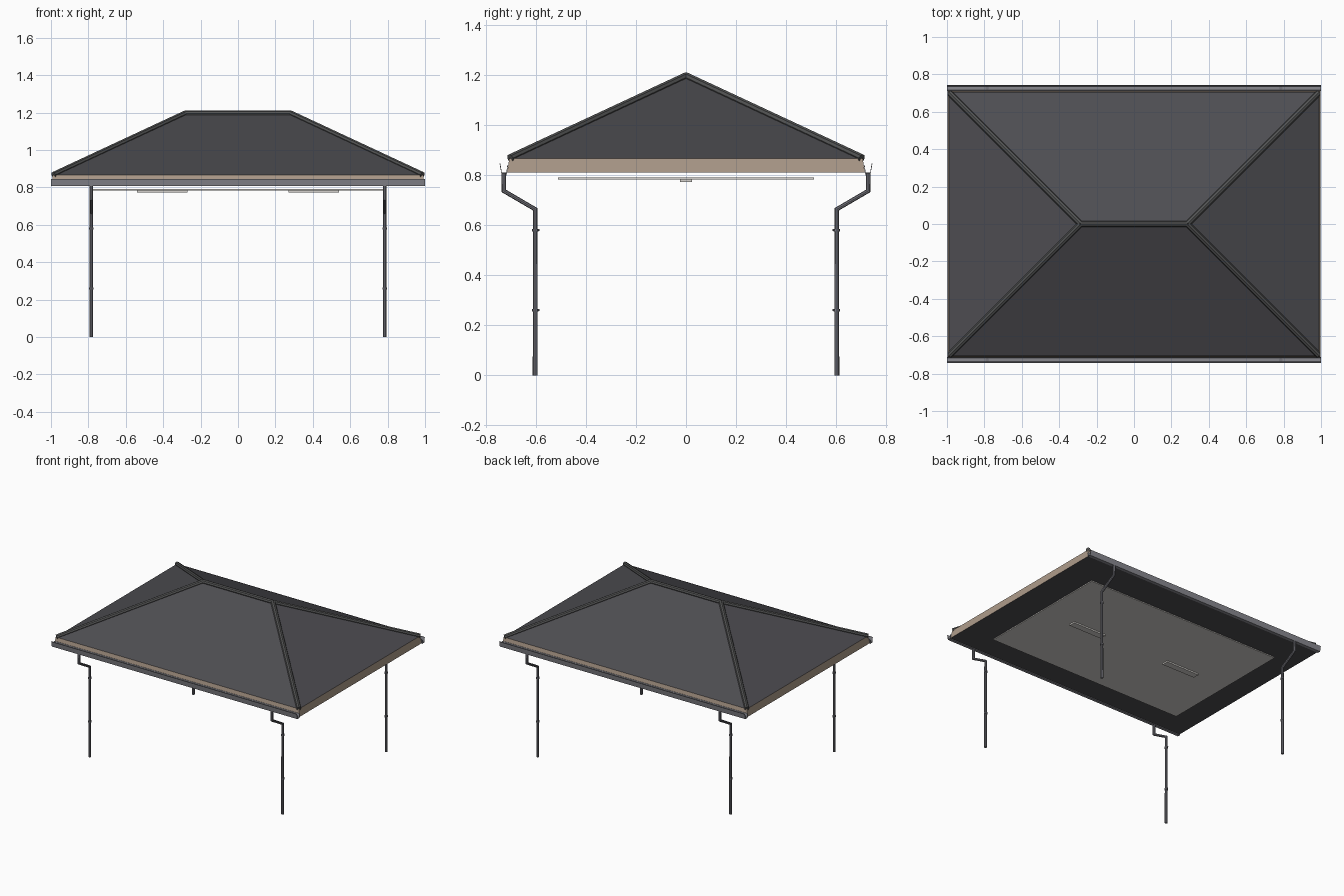
import bpy, bmesh
from mathutils import Vector

if "Cube" in bpy.data.objects:
    bpy.data.objects.remove(bpy.data.objects["Cube"])


def material(name, rgb):
    m = bpy.data.materials.new(name)
    m.diffuse_color = (*rgb, 1)
    m.use_nodes = True
    m.node_tree.nodes["Principled BSDF"].inputs["Base Color"].default_value = m.diffuse_color
    return m


SLATE = material("slate_grey", (0.075, 0.074, 0.083))
CAP = material("cap_grey", (0.085, 0.087, 0.087))
TAN = material("tan_timber", (0.42, 0.33, 0.255))
METAL = material("gutter_grey", (0.25, 0.25, 0.275))
PIPE = material("pipe_grey", (0.18, 0.18, 0.205))
WHITE = material("ceiling_white", (0.66, 0.64, 0.61))


def mesh_object(name, verts, faces, mat):
    me = bpy.data.meshes.new(name)
    me.from_pydata(verts, [], faces)
    bm = bmesh.new()
    bm.from_mesh(me)
    bmesh.ops.recalc_face_normals(bm, faces=bm.faces)
    bm.to_mesh(me)
    bm.free()
    me.materials.append(mat)
    ob = bpy.data.objects.new(name, me)
    bpy.context.collection.objects.link(ob)
    return ob


def box(name, center, size, mat):
    bpy.ops.mesh.primitive_cube_add(size=1, location=center)
    ob = bpy.context.object
    ob.name = name
    ob.scale = size
    bpy.ops.object.transform_apply(location=False, rotation=False, scale=True)
    ob.data.materials.append(mat)
    return ob


def tube(name, points, radius, mat):
    """Round capped tube along a polyline."""
    cu = bpy.data.curves.new(name, 'CURVE')
    cu.dimensions = '3D'
    cu.bevel_depth = radius
    cu.bevel_resolution = 2
    cu.use_fill_caps = True
    sp = cu.splines.new('POLY')
    sp.points.add(len(points) - 1)
    for p, co in zip(sp.points, points):
        p.co = (*co, 1)
    ob = bpy.data.objects.new(name, cu)
    bpy.context.collection.objects.link(ob)
    bpy.ops.object.select_all(action='DESELECT')
    bpy.context.view_layer.objects.active = ob
    ob.select_set(True)
    bpy.ops.object.convert(target='MESH')
    ob = bpy.context.object
    ob.data.materials.clear()
    ob.data.materials.append(mat)
    bpy.ops.object.shade_smooth_by_angle()
    return ob


def rect(x, y, z):
    return [(-x, -y, z), (x, -y, z), (x, y, z), (-x, y, z)]


EX, EY, EZ = 0.99, 0.705, 0.866     # eave half sizes and height
RX, RZ = 0.285, 1.194               # ridge half length and height

# Hipped roof
mesh_object("roof", rect(EX, EY, EZ) + [(-RX, 0, RZ), (RX, 0, RZ)],
            [(0, 1, 5, 4), (1, 2, 5), (2, 3, 4, 5), (3, 0, 4), (3, 2, 1, 0)], SLATE)

# Fascia boards leaning slightly outwards, closed below by a dark soffit
fascia = mesh_object("fascia", rect(0.996, 0.714, 0.81) + rect(EX, EY, EZ),
                     [(i, (i + 1) % 4, (i + 1) % 4 + 4, i + 4) for i in range(4)]
                     + [(3, 2, 1, 0), (4, 5, 6, 7)], TAN)
fascia.data.materials.append(SLATE)
for f in fascia.data.polygons:
    if f.normal.z < -0.9:
        f.material_index = 1

# Ridge and hip caps
tube("ridge_cap", [(-RX, 0, RZ), (RX, 0, RZ)], 0.016, CAP)
for sx in (-1, 1):
    for sy in (-1, 1):
        tube("hip_cap", [(sx * RX, 0, RZ), (sx * 0.987, sy * 0.702, EZ + 0.001)], 0.016, CAP)

# Open gutters along the two long eaves
PROFILE = [(0.712, 0.838), (0.716, 0.807), (0.736, 0.807), (0.7425, 0.845)]
for side, sy in (("front", -1), ("back", 1)):
    verts = [(x, sy * y, z) for x in (-1, 1) for y, z in PROFILE]
    gutter = mesh_object(side + "_gutter", verts,
                         [(i, i + 1, i + 5, i + 4) for i in range(3)], METAL)
    sol = gutter.modifiers.new("thickness", 'SOLIDIFY')
    sol.thickness = 0.003
    sol.offset = 0

# Downpipes with offset bends and wall brackets
for sx in (-1, 1):
    for sy in (-1, 1):
        x = sx * 0.785
        tube("downpipe", [(x, sy * y, z) for y, z in
                          ((0.727, 0.81), (0.727, 0.736), (0.602, 0.663), (0.602, 0))],
             0.0098, PIPE)
        for z in (0.26, 0.58):
            tube("pipe_bracket", [(x, sy * 0.602, z - 0.005), (x, sy * 0.602, z + 0.005)],
                 0.0125, PIPE)
            tube("bracket_pin", [(x, sy * 0.602, z), (x, sy * 0.585, z)], 0.004, PIPE)

# Ceiling panel and two long lamps under it
box("ceiling_panel", (0, 0, 0.786), (1.59, 1.02, 0.008), WHITE)
for sx in (-1, 1):
    box("ceiling_lamp", (sx * 0.405, 0, 0.777), (0.27, 0.048, 0.011), WHITE)
